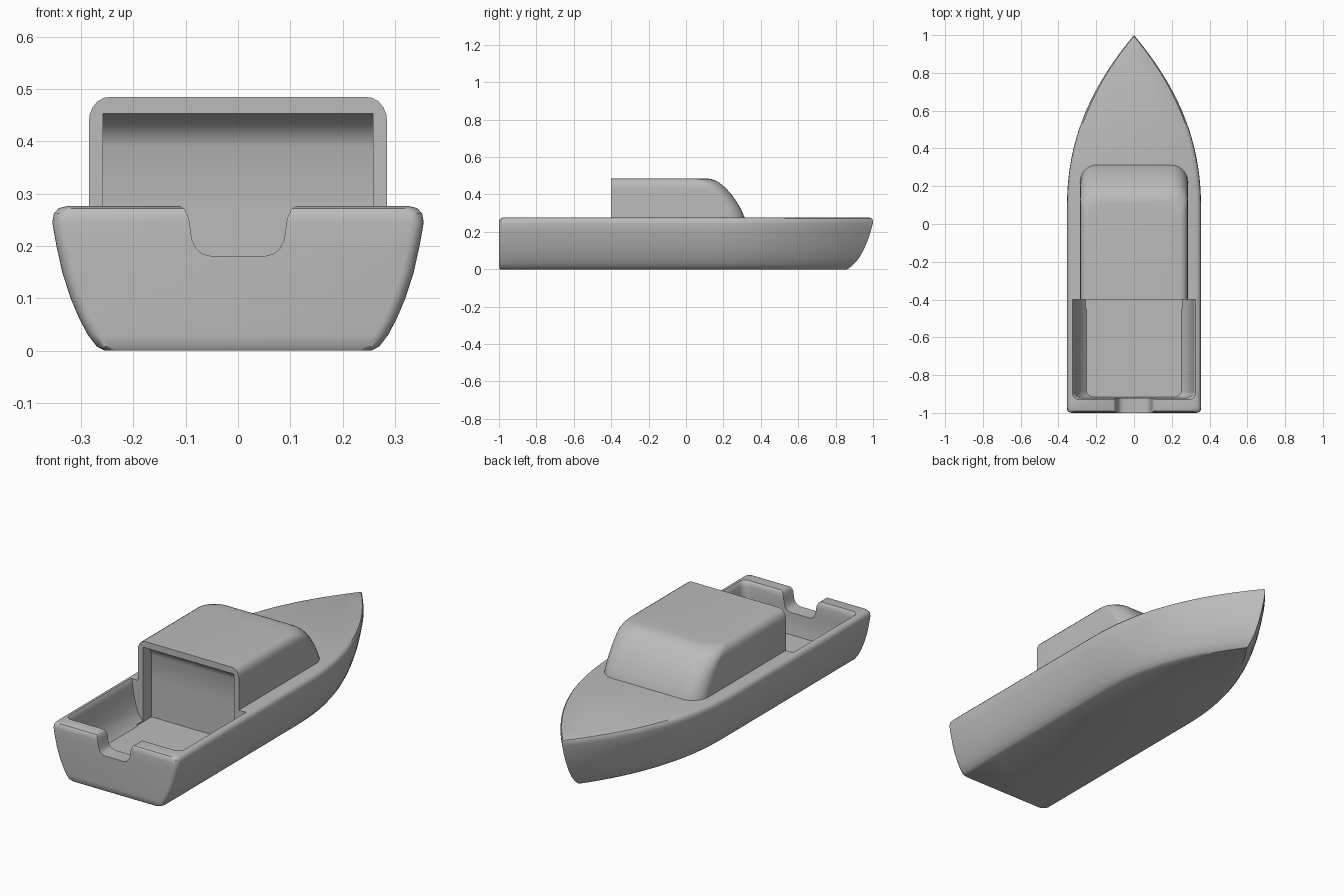
import bpy, bmesh, math

if "Cube" in bpy.data.objects:
    bpy.data.objects.remove(bpy.data.objects["Cube"])

grey = bpy.data.materials.new("hull_grey")
grey.diffuse_color = (0.5, 0.5, 0.5, 1)
grey.use_nodes = True
grey.node_tree.nodes["Principled BSDF"].inputs["Base Color"].default_value = grey.diffuse_color


def make_object(name, bm):
    bmesh.ops.remove_doubles(bm, verts=bm.verts, dist=1e-5)
    bmesh.ops.recalc_face_normals(bm, faces=bm.faces)
    mesh = bpy.data.meshes.new(name)
    bm.to_mesh(mesh)
    bm.free()
    mesh.materials.append(grey)
    obj = bpy.data.objects.new(name, mesh)
    bpy.context.collection.objects.link(obj)
    return obj


def loft(name, rings):
    """Skin closed rings of 3D points and cap both ends."""
    bm = bmesh.new()
    rows = [[bm.verts.new(p) for p in ring] for ring in rings]
    n = len(rows[0])
    for a, b in zip(rows, rows[1:]):
        for i in range(n):
            j = (i + 1) % n
            bm.faces.new((a[i], a[j], b[j], b[i]))
    bm.faces.new(rows[0])
    bm.faces.new(rows[-1])
    return make_object(name, bm)


def mirrored(right, z):
    """Close a right-hand outline (rear to front) with its left half."""
    return [(x, y, z) for x, y in right] + [(-x, y, z) for x, y in reversed(right) if x > 1e-6]


def corner(cx, cy, r, start, end, steps=8):
    angles = [math.radians(start + (end - start) * i / steps) for i in range(steps + 1)]
    return [(cx + r * math.cos(a), cy + r * math.sin(a)) for a in angles]


def cut(obj, cutter):
    mod = obj.modifiers.new("cut", 'BOOLEAN')
    mod.object = cutter
    mod.solver = 'EXACT'
    bpy.context.view_layer.objects.active = obj
    bpy.ops.object.modifier_apply(modifier=mod.name)


# Hull: height, half width, stem position, stern position
hull_levels = [
    (0, .255, .86, -.995), (.008, .270, .875, -1), (.03, .287, .90, -1),
    (.06, .303, .925, -1), (.10, .320, .948, -1), (.15, .336, .970, -1),
    (.20, .347, .987, -1), (.245, .355, .999, -1), (.262, .352, 1, -.998),
    (.272, .343, .994, -.991), (.276, .328, .982, -.978)]
rings = []
for z, w, stem, stern in hull_levels:
    right = corner(w - .025, stern + .025, .025, -90, 0, 5)
    right += [(w, y) for y in (-.75, -.5, -.25)]
    for i in range(25):
        u = i / 24
        right.append((max(0, w * (1 - u ** 2.2)), .08 + (stem - .08) * u))
    rings.append(mirrored(right, z))
hull = loft("hull", rings)

# Cabin: height, half width, front position
cabin_levels = [
    (.262, .285, .317), (.28, .285, .312), (.32, .285, .295), (.36, .285, .272),
    (.40, .285, .243), (.43, .285, .217), (.45, .284, .195), (.465, .278, .175),
    (.476, .269, .155), (.483, .257, .133), (.485, .243, .11)]
rings = []
for z, w, front in cabin_levels:
    right = [(w, -.4)] + corner(w - .09, front - .09, .09, 0, 90, 9)
    rings.append(mirrored(right, z))
cabin = loft("cabin", rings)

# Cockpit well: follows the hull sides, rim flares out
well_levels = [
    (.07, .252, -.915), (.10, .280, -.918), (.15, .298, -.92), (.20, .309, -.92),
    (.25, .316, -.92), (.266, .319, -.923), (.276, .326, -.93), (.30, .35, -.95)]
rings = []
for z, w, rear in well_levels:
    right = corner(w - .035, rear + .035, .035, -90, 0, 5) + [(w, -.4)]
    rings.append(mirrored(right, z))
well = loft("well_cutter", rings)

# Recess under the cabin roof, ending in a bulkhead
side = [(-.45, .07), (-.45, .457), (-.39, .452), (-.36, .435), (-.34, .415), (-.33, .39), (-.33, .07)]
recess = loft("recess_cutter", [[(x, y, z) for y, z in side] for x in (-.258, .258)])

# Notch in the transom
half = [(.13, .30), (.115, .279), (.102, .270), (.094, .253), (.088, .212),
        (.080, .195), (.068, .185), (.052, .181)]
notch_outline = half + [(-x, z) for x, z in reversed(half)]
notch = loft("notch_cutter", [[(x, y, z) for x, z in notch_outline] for y in (-1.1, -.86)])

for cutter in (well, recess, notch):
    cut(hull, cutter)
cut(cabin, recess)
for cutter in (well, recess, notch):
    bpy.data.objects.remove(cutter)

# Smooth skin with crisp edges
for obj in (hull, cabin):
    bpy.ops.object.select_all(action='DESELECT')
    obj.select_set(True)
    bpy.context.view_layer.objects.active = obj
    bpy.ops.object.shade_smooth_by_angle(angle=math.radians(35))
